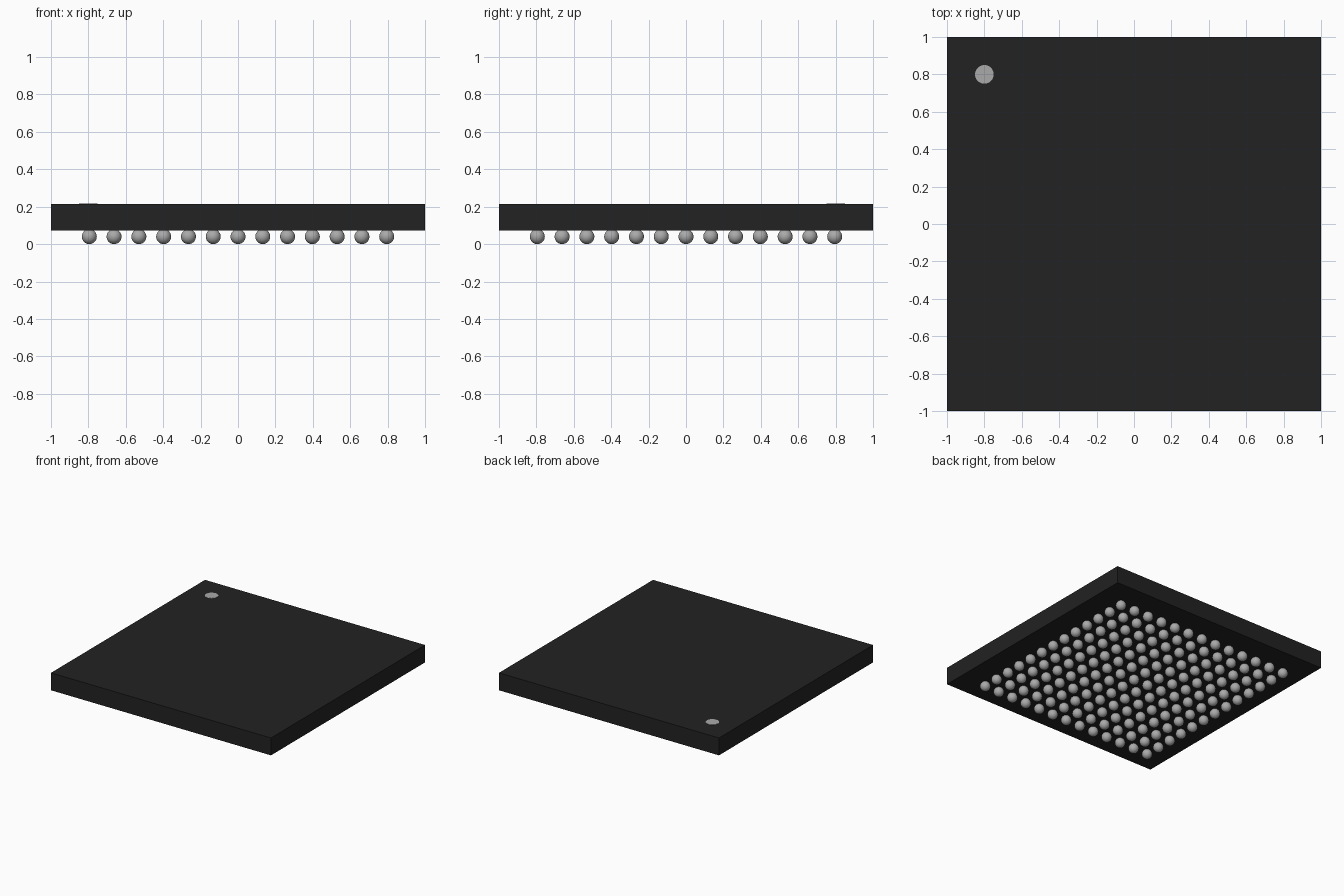
import bpy

if "Cube" in bpy.data.objects:
    bpy.data.objects.remove(bpy.data.objects["Cube"])

N, HALF, R = 13, 0.795, 0.04
BODY_Z0, BODY_Z1 = 0.072, 0.215


def material(name, value):
    m = bpy.data.materials.new(name)
    m.diffuse_color = (value, value, value, 1)
    m.use_nodes = True
    m.node_tree.nodes["Principled BSDF"].inputs["Base Color"].default_value = m.diffuse_color
    return m


def finish(name, mat):
    ob = bpy.context.object
    ob.name = ob.data.name = name
    ob.data.materials.append(mat)
    return ob


black = material("black_plastic", 0.016)
silver = material("solder_grey", 0.40)
mark = material("marker_grey", 0.40)

# package body: thin square slab
bpy.ops.mesh.primitive_cube_add(size=1, location=(0, 0, (BODY_Z0 + BODY_Z1) / 2))
body = finish("package_body", black)
body.scale = (2, 2, BODY_Z1 - BODY_Z0)
bpy.ops.object.transform_apply(location=False, rotation=False, scale=True)

# corner marker: thin disc on the top face
bpy.ops.mesh.primitive_cylinder_add(vertices=32, radius=0.05, depth=0.004,
                                    location=(-0.8, 0.8, BODY_Z1))
finish("corner_marker", mark)

# solder balls: one sphere arrayed into a square grid
bpy.ops.mesh.primitive_uv_sphere_add(segments=24, ring_count=14, radius=R,
                                     location=(-HALF, -HALF, R))
balls = finish("solder_balls", silver)
bpy.ops.object.shade_smooth()
pitch = 2 * HALF / (N - 1)
for name, step in (("columns", (pitch, 0, 0)), ("rows", (0, pitch, 0))):
    arr = balls.modifiers.new(name, 'ARRAY')
    arr.count = N
    arr.use_relative_offset = False
    arr.use_constant_offset = True
    arr.constant_offset_displace = step
